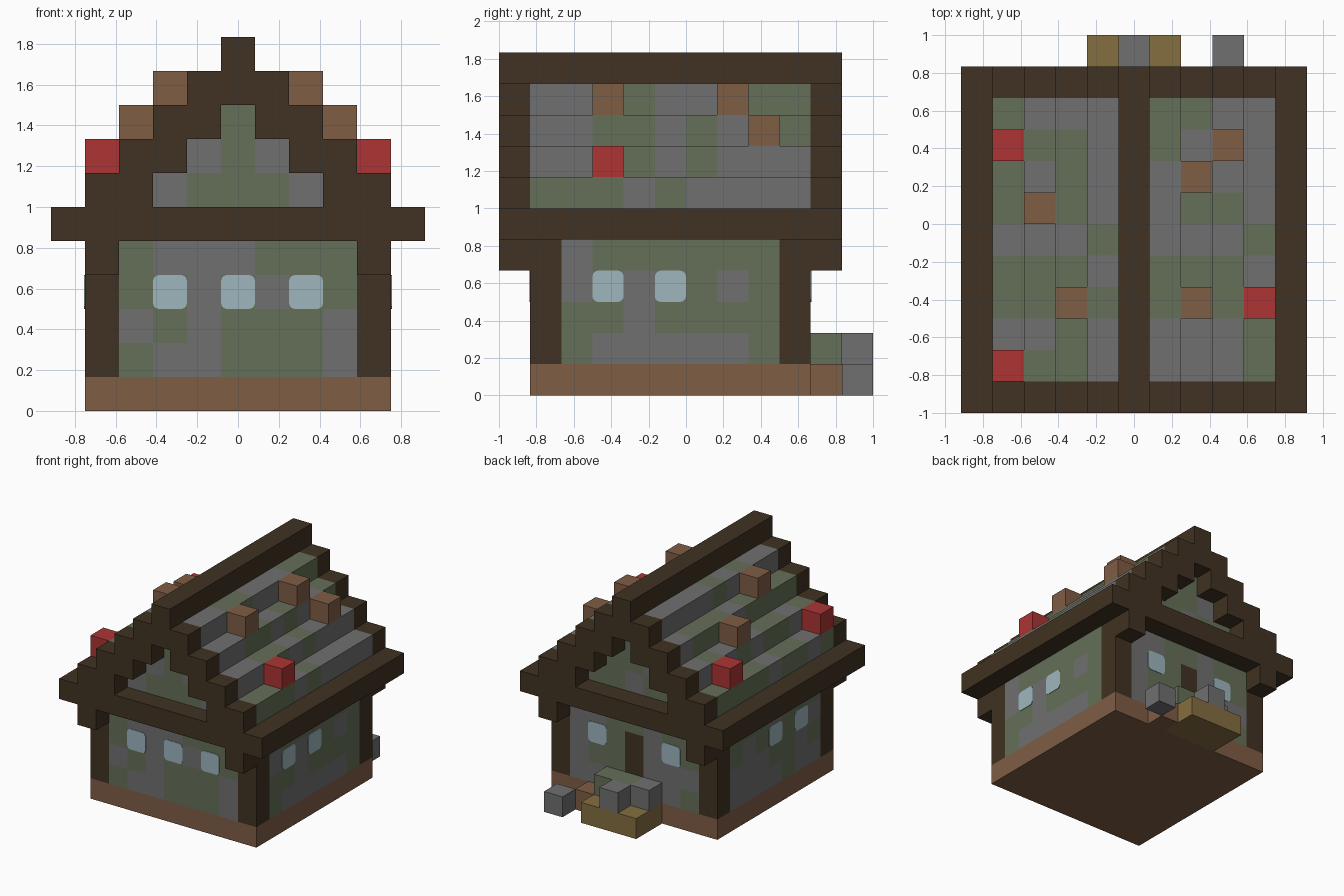
import bpy
import bmesh

if "Cube" in bpy.data.objects:
    bpy.data.objects.remove(bpy.data.objects["Cube"])

U = 1 / 6  # size of one building block


# Materials
def linear(v):
    v /= 255
    return v / 12.92 if v <= 0.04045 else ((v + 0.055) / 1.055) ** 2.4


def make_material(name, *rgb):
    mat = bpy.data.materials.new(name)
    colour = [linear(v) for v in rgb] + [1]
    mat.use_nodes = True
    mat.diffuse_color = colour
    bsdf = mat.node_tree.nodes["Principled BSDF"]
    bsdf.inputs["Base Color"].default_value = colour
    bsdf.inputs["Roughness"].default_value = 0.9
    return mat


MATS = {
    "D": make_material("dark_wood", 64, 50, 34),
    "G": make_material("mossy_stone", 101, 111, 88),
    "S": make_material("grey_stone", 112, 112, 112),
    "B": make_material("brown_clay", 127, 93, 69),
    "R": make_material("red_clay", 173, 52, 52),
    "O": make_material("golden_oak", 133, 110, 64),
    "W": make_material("pale_glass", 157, 182, 190),
}
KEYS = list(MATS)

# Blocks: (column, row, level) -> (part name, colour key)
blocks = {}


def put(part, key, xs, ys, zs):
    """Fill a range of blocks; each range is a number or (first, last)."""
    spans = [range(s, s + 1) if isinstance(s, int) else range(s[0], s[1] + 1)
             for s in (xs, ys, zs)]
    for i in spans[0]:
        for j in spans[1]:
            for k in spans[2]:
                blocks[i, j, k] = (part, key)


# Foundation and solid core
put("foundation", "B", (-4, 4), (1, 9), 0)
put("walls", "S", (-4, 4), (1, 9), (1, 5))

# Wall patterns, listed from the top level down
front = ["GSSSGGG", "GGSGSGG", "SGSGGGS", "GSSGGGS"]
back = ["GGSGGSS", "GGSDGSS", "SSSDGGS", "GSSDGSS"]
right_side = ["SGGGGGG", "SGSGGSG", "GGSGGGG", "GSSSSSG"]
left_side = ["GGGSGGG", "SGGGGSG", "GSGGSSS", "SSGSSSS"]
for level in range(4):
    for n in range(7):
        k = 4 - level
        put("walls", front[level][n], n - 3, 1, k)
        put("walls", back[level][n], n - 3, 9, k)
        put("walls", right_side[level][n], 4, n + 2, k)
        put("walls", left_side[level][n], -4, n + 2, k)

# Stepped roof: one string per row, left slope then right slope
roof = ["GGGSSSSG", "SSGSSSSG", "GGGGGGGG", "GGGSGGGS", "SSSGSSSG",
        "GGGSSGGS", "GSGSSSSS", "GGGSGSSS", "GSSSGGSS"]
for step in range(4):
    edge, k = 4 - step, 6 + step
    put("roof", "G", (-edge, edge), (1, 9), k)
    for n, row in enumerate(roof):
        put("roof", row[step], -edge, n + 1, k)
        put("roof", row[7 - step], edge, n + 1, k)

# Gable walls
for k, pattern in ((6, "SGGGS"), (7, "SGS"), (8, "G")):
    half = len(pattern) // 2
    for n, key in enumerate(pattern):
        put("gables", key, n - half, 1, k)
put("gables", "G", (-2, 2), 9, 6)
put("gables", "G", (-1, 1), 9, 7)
put("gables", "S", 0, 9, 6)
put("gables", "S", -1, 9, 7)

# Timber frame: posts, brackets, gable steps, beams, eaves and ridge
for side in (-1, 1):
    put("eaves", "D", 5 * side, (0, 10), 5)
    for j in (1, 9):
        put("corner_posts", "D", 4 * side, j, (1, 4))
    for j in (0, 10):
        put("brackets", "D", 4 * side, j, 4)
        for step in range(4):
            put("gable_frames", "D", (4 - step) * side, j, 6 + step)
            put("gable_frames", "D", (3 - step) * side, j, 6 + step)
for j in (0, 10):
    put("gable_beams", "D", (-4, 4), j, 5)
put("ridge", "D", 0, (0, 10), 10)

# Loose blocks on the roof
for i, j, k in ((2, 3, 9), (2, 7, 9), (3, 8, 8), (-3, 6, 8), (-2, 3, 9)):
    put("roof_clay_blocks", "B", i, j, k)
for i, j in ((4, 3), (-4, 8), (-4, 1)):
    put("roof_red_blocks", "R", i, j, 7)

# Back steps and rubble
put("steps", "O", (-1, 1), (10, 11), 0)
put("landing", "G", (0, 1), 10, 1)
put("step_footing", "B", 2, 10, 0)
for cell in ((-1, 10, 1), (0, 11, 1), (3, 11, 0)):
    put("rubble", "S", *cell)

# Corner offsets of each block face, wound outwards
FACES = {
    (1, 0, 0): ((1, 0, 0), (1, 1, 0), (1, 1, 1), (1, 0, 1)),
    (-1, 0, 0): ((0, 0, 0), (0, 0, 1), (0, 1, 1), (0, 1, 0)),
    (0, 1, 0): ((0, 1, 0), (0, 1, 1), (1, 1, 1), (1, 1, 0)),
    (0, -1, 0): ((0, 0, 0), (1, 0, 0), (1, 0, 1), (0, 0, 1)),
    (0, 0, 1): ((0, 0, 1), (1, 0, 1), (1, 1, 1), (0, 1, 1)),
    (0, 0, -1): ((0, 0, 0), (0, 1, 0), (1, 1, 0), (1, 0, 0)),
}


def finish(name, bm):
    mesh = bpy.data.meshes.new(name)
    bm.to_mesh(mesh)
    bm.free()
    for mat in MATS.values():
        mesh.materials.append(mat)
    bpy.context.collection.objects.link(bpy.data.objects.new(name, mesh))


# Turn the blocks of each part into its outer skin
for part in sorted({p for p, _ in blocks.values()}):
    bm, corners = bmesh.new(), {}
    for cell, (owner, key) in blocks.items():
        if owner != part:
            continue
        for normal, offsets in FACES.items():
            if tuple(c + n for c, n in zip(cell, normal)) in blocks:
                continue
            verts = []
            for off in offsets:
                p = tuple(c + o for c, o in zip(cell, off))
                if p not in corners:
                    corners[p] = bm.verts.new(
                        ((p[0] - 0.5) * U, p[1] * U - 1, p[2] * U))
                verts.append(corners[p])
            bm.faces.new(verts).material_index = KEYS.index(key)
    finish(part, bm)


# Window panes: thin plates with softened corners
def pane(name, centre, axis):
    bm = bmesh.new()
    bmesh.ops.create_cube(bm, size=1)
    size = [U, U, U]
    size[axis] = 0.008
    bmesh.ops.scale(bm, vec=size, verts=bm.verts)
    edges = [e for e in bm.edges
             if abs(e.verts[0].co[axis] - e.verts[1].co[axis]) > 0.001]
    bmesh.ops.bevel(bm, geom=edges, offset=0.03, segments=3, profile=0.5,
                    affect='EDGES')
    bmesh.ops.translate(bm, vec=centre, verts=bm.verts)
    for f in bm.faces:
        f.material_index = KEYS.index("W")
    finish(name, bm)


sill = 3.5 * U
for i in (-2, 0, 2):
    pane("front_window", (i * U, -5 * U, sill), 1)
for side in (-1, 1):
    pane("back_window", (2 * side * U, 4 * U, sill), 1)
    for j in (3, 5):
        pane("side_window", (4.5 * side * U, (j + 0.5) * U - 1, sill), 0)
